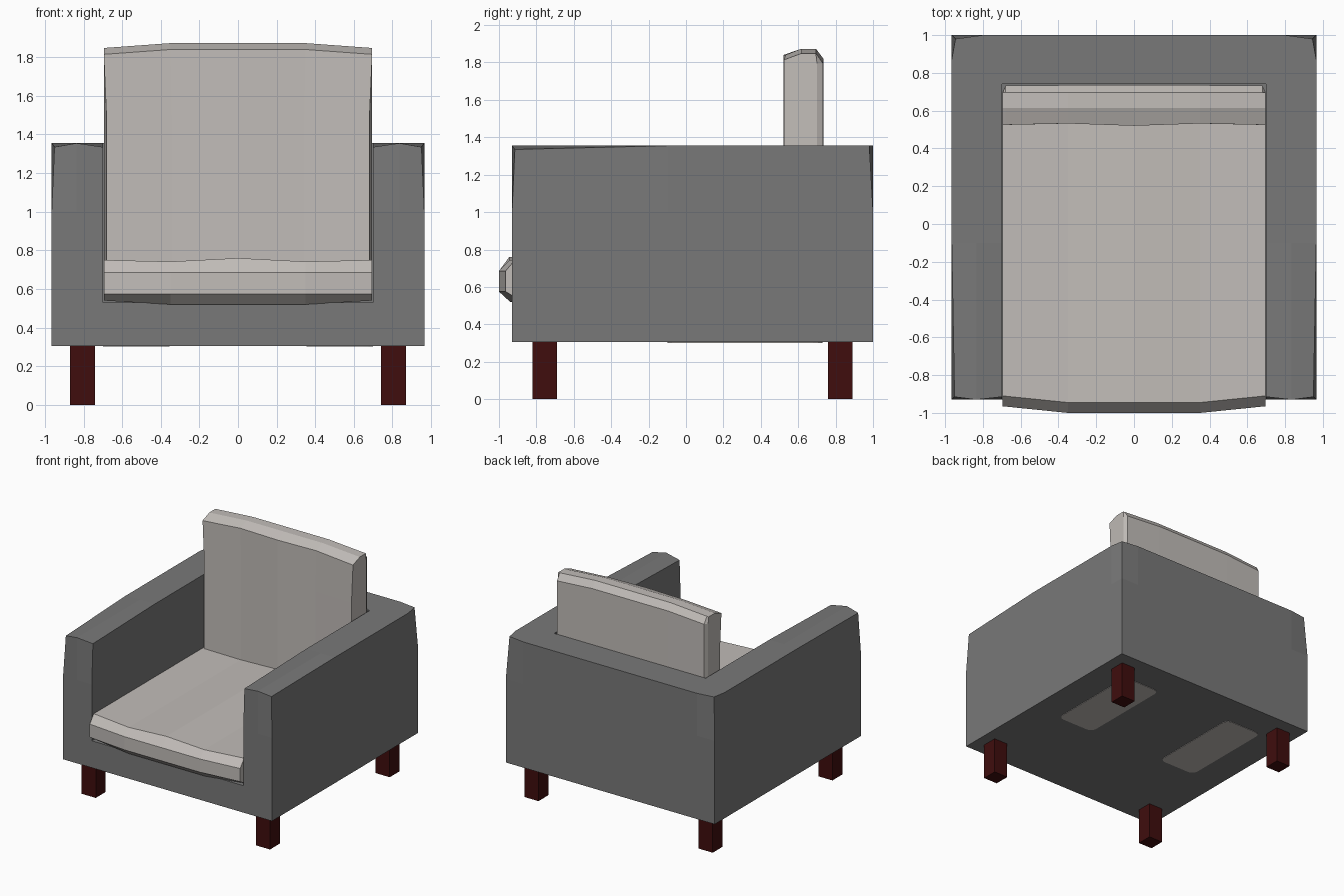
import bpy, bmesh
from mathutils import Vector

if "Cube" in bpy.data.objects:
    bpy.data.objects.remove(bpy.data.objects["Cube"])


def material(name, rgb):
    m = bpy.data.materials.new(name)
    m.diffuse_color = (*rgb, 1)
    m.use_nodes = True
    m.node_tree.nodes["Principled BSDF"].inputs["Base Color"].default_value = m.diffuse_color
    return m


GREY = material("grey upholstery", (0.19, 0.19, 0.19))
CREAM = material("pale cushion", (0.54, 0.51, 0.485))
WOOD = material("dark red wood", (0.05, 0.004, 0.004))


def finish(bm, name, mat):
    bmesh.ops.remove_doubles(bm, verts=bm.verts, dist=0.0005)
    bmesh.ops.recalc_face_normals(bm, faces=bm.faces)
    me = bpy.data.meshes.new(name)
    bm.to_mesh(me)
    bm.free()
    me.materials.append(mat)
    ob = bpy.data.objects.new(name, me)
    bpy.context.collection.objects.link(ob)
    return ob


def box(name, lo, hi, mat, round_corners=0):
    bm = bmesh.new()
    bmesh.ops.create_cube(bm, size=1)
    for v in bm.verts:
        v.co = Vector([l + (c + 0.5) * (h - l) for c, l, h in zip(v.co, lo, hi)])
    if round_corners:
        edges = [e for e in bm.edges if abs(e.verts[0].co.z - e.verts[1].co.z) > 0.001]
        bmesh.ops.bevel(bm, geom=edges, offset=round_corners, segments=3,
                        profile=0.5, affect='EDGES')
    return finish(bm, name, mat)


def loft(name, columns, mat):
    """Skin a row of closed profiles and cap both ends."""
    bm = bmesh.new()
    rows = [[bm.verts.new(p) for p in c] for c in columns]
    n = len(rows[0])
    for a, b in zip(rows, rows[1:]):
        for i in range(n):
            j = (i + 1) % n
            bm.faces.new((a[i], a[j], b[j], b[i]))
    bm.faces.new(rows[0])
    bm.faces.new(rows[-1])
    return finish(bm, name, mat)


# Armchair body: a U of walls round a seat well, top corners drawn in
LOW, WELL, MID, TOP = 0.305, 0.53, 1.0, 1.355
DRAWN_IN = {(0.965, 1.0): (0.945, 0.98, TOP),
            (0.965, -0.93): (0.95, -0.915, 1.335),
            (0.70, -0.93): (0.70, -0.915, 1.335)}
outer = [(0, 1.0), (0.80, 1.0), (0.965, 1.0), (0.965, 0.87), (0.965, -0.1),
         (0.965, -0.93), (0.835, -0.93), (0.70, -0.93)]
inner = [(0.70, -0.93), (0.70, -0.1), (0.70, 0.74), (0, 0.74)]
bm = bmesh.new()
for s in (1, -1):
    def at(p, z):
        x, y, h = DRAWN_IN[p] if z == TOP and p in DRAWN_IN else (*p, z)
        return bm.verts.new((s * x, y, h))

    def face(points, z):
        bm.faces.new([at(p, z) for p in points])

    def wall(path, levels):
        for p, q in zip(path, path[1:]):
            for a, b in zip(levels, levels[1:]):
                bm.faces.new((at(p, a), at(q, a), at(q, b), at(p, b)))

    wall(outer, (LOW, WELL, MID, TOP))
    wall(inner, (WELL, MID, TOP))
    wall([(0.70, -0.93), (0, -0.93)], (LOW, WELL))
    face(outer + [(0, -0.93)], LOW)
    face(inner + [(0, -0.93)], WELL)
    mid = (0.835, -0.1)
    face([outer[0], outer[1], inner[2], inner[3]], TOP)
    face([outer[1], outer[2], outer[3], inner[2]], TOP)
    face([outer[3], outer[4], mid, inner[1], inner[2]], TOP)
    face([outer[4], outer[5], outer[6], mid], TOP)
    face([mid, outer[6], outer[7], inner[1]], TOP)
finish(bm, "chair_body", GREY)

# Seat cushion: bowed front with chamfered lips
cols = []
for x, f, zt, zb in ((-0.695, 0.035, 0.75, 0.54), (-0.35, 0, 0.742, 0.52), (0, 0, 0.76, 0.52),
                     (0.35, 0, 0.742, 0.52), (0.695, 0.035, 0.75, 0.54)):
    cols.append([(x, y, z) for y, z in (
        (-0.945 + f, zt), (-1 + f, 0.685), (-1 + f, 0.575), (-0.94 + f, zb),
        (0.70, zb), (0.70, zt))])
loft("seat_cushion", cols, CREAM)

# Back cushion: flared towards the top, crowned along its upper edge
cols = []
for x, front, back, drop in ((-0.695, 0.525, 0.70, 0.025), (-0.68, 0.525, 0.732, 0.024),
                             (-0.35, 0.532, 0.735, 0), (0, 0.52, 0.735, 0),
                             (0.35, 0.532, 0.735, 0), (0.68, 0.525, 0.732, 0.024),
                             (0.695, 0.525, 0.70, 0.025)):
    cols.append([(x * w, y, z) for w, y, z in (
        (0.98, front, 0.56), (0.98, front, 1.5), (1, front, 1.84 - drop),
        (1, 0.615, 1.873 - drop), (1, 0.695, 1.873 - drop), (1, back, 1.82 - drop),
        (1, back, 1.5), (1, back, 0.56))])
loft("back_cushion", cols, CREAM)

# Four legs and the two pale patches on the underside
for s, side in ((-1, "left"), (1, "right")):
    for y, end in ((-0.82, "front"), (0.76, "back")):
        a, b = sorted((s * 0.74, s * 0.87))
        box(f"{end}_leg_{side}", (a, y, 0), (b, y + 0.13, 0.31), WOOD)
    a, b = sorted((s * 0.355, s * 0.70))
    box(f"underside_patch_{side}", (a, -0.10, 0.301), (b, 0.73, 0.306), CREAM, 0.05)
